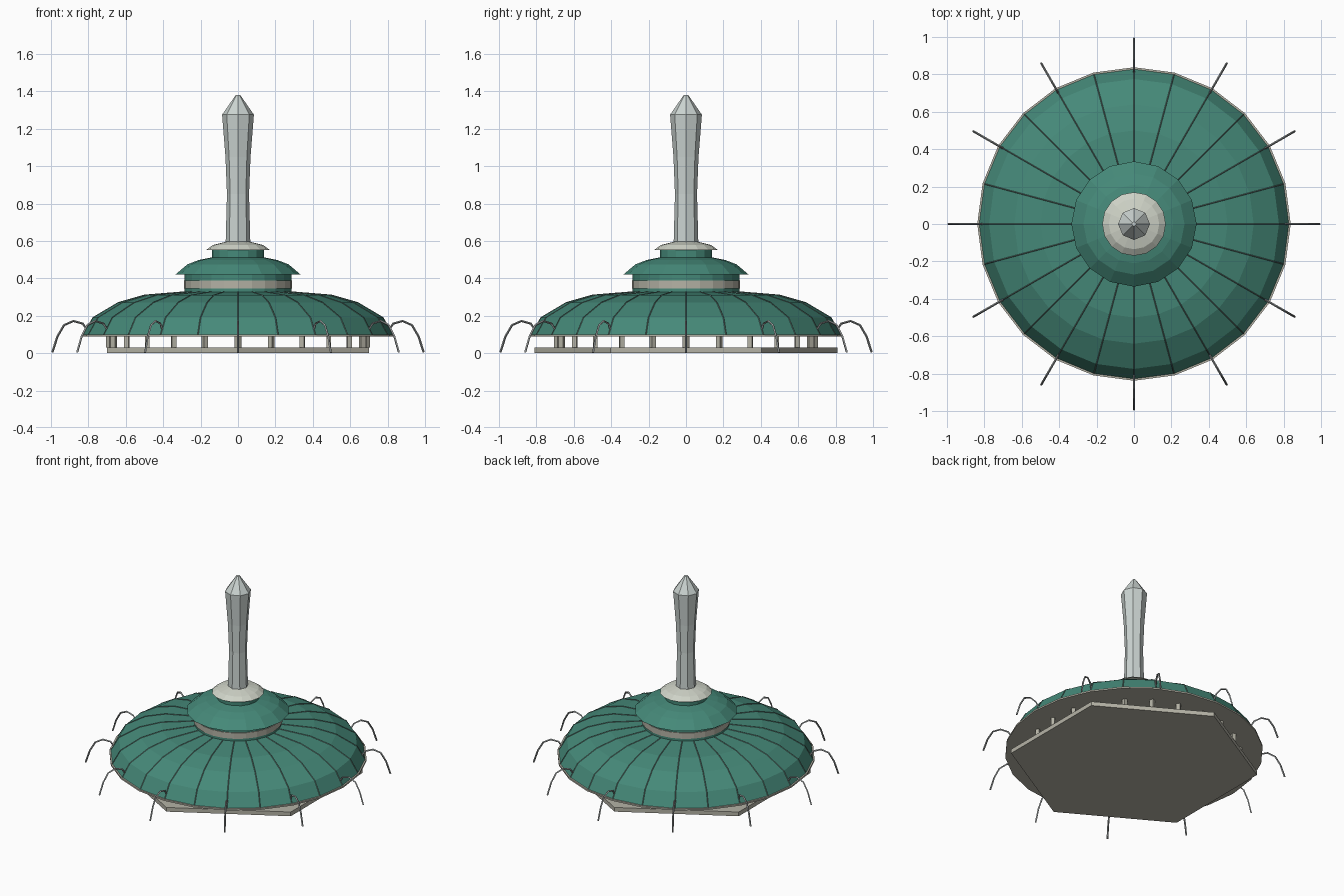
import bpy, bmesh
from math import sin, cos, pi, radians

if "Cube" in bpy.data.objects:
    bpy.data.objects.remove(bpy.data.objects["Cube"])


def material(name, rgb):
    m = bpy.data.materials.new(name)
    m.diffuse_color = (*rgb, 1)
    m.use_nodes = True
    m.node_tree.nodes["Principled BSDF"].inputs["Base Color"].default_value = m.diffuse_color
    return m


GREEN = material("green", (0.06, 0.25, 0.19))
STONE = material("stone", (0.46, 0.45, 0.38))
CREAM = material("cream", (0.62, 0.65, 0.57))
PALE = material("pale_metal", (0.60, 0.66, 0.64))
STEEL = material("steel", (0.33, 0.35, 0.35))
RIB = material("rib", (0.13, 0.19, 0.17))


def finish(bm, name, mat):
    bmesh.ops.recalc_face_normals(bm, faces=bm.faces)
    me = bpy.data.meshes.new(name)
    bm.to_mesh(me)
    bm.free()
    me.materials.append(mat)
    ob = bpy.data.objects.new(name, me)
    bpy.context.collection.objects.link(ob)
    return ob


def lathe(name, profile, sides, mat, turn=0.0):
    """Flat-faced solid of revolution with closed ends; profile is (radius, z)."""
    bm = bmesh.new()
    rings = [[bm.verts.new((r * cos(turn + 2 * pi * i / sides),
                            r * sin(turn + 2 * pi * i / sides), z))
              for i in range(sides)] for r, z in profile]
    for a, b in zip(rings, rings[1:]):
        for i in range(sides):
            j = (i + 1) % sides
            bm.faces.new((a[i], a[j], b[j], b[i]))
    bm.faces.new(rings[0])
    bm.faces.new(rings[-1])
    return finish(bm, name, mat)


def radial_tubes(name, path, radius, count, mat):
    """Thin square tubes following an (r, z) path, repeated around z."""
    bm = bmesh.new()
    for k in range(count):
        a = 2 * pi * k / count
        rings = []
        for i, (r, z) in enumerate(path):
            p, q = path[max(i - 1, 0)], path[min(i + 1, len(path) - 1)]
            dr, dz = q[0] - p[0], q[1] - p[1]
            n = (dr * dr + dz * dz) ** 0.5
            nr, nz = -dz / n * radius, dr / n * radius
            ring = []
            for u, t in ((1, 0), (0, 1), (-1, 0), (0, -1)):
                rr, s = r + u * nr, t * radius
                ring.append(bm.verts.new((rr * cos(a) - s * sin(a),
                                          rr * sin(a) + s * cos(a), z + u * nz)))
            rings.append(ring)
        for a0, b0 in zip(rings, rings[1:]):
            for i in range(4):
                j = (i + 1) % 4
                bm.faces.new((a0[i], a0[j], b0[j], b0[i]))
        bm.faces.new(rings[0])
        bm.faces.new(rings[-1])
    return finish(bm, name, mat)


# Hexagonal floor plate
lathe("base_plate", [(0.81, 0), (0.81, 0.03)], 6, STONE, radians(30))

# Ring of short posts carrying the roof
radial_tubes("posts", [(0.687, 0.03), (0.687, 0.095)], 0.018, 24, STONE)

# Main roof, its rim and seams
roof = [(0.83, 0.095), (0.775, 0.19), (0.64, 0.27), (0.50, 0.31), (0.28, 0.328)]
lathe("roof_rim", [(0.838, 0.088), (0.838, 0.099)], 24, STONE)
lathe("main_roof", roof, 24, GREEN)
radial_tubes("roof_seams", roof, 0.003, 24, RIB)

# Drum with a stone band
lathe("drum", [(0.285, 0.32), (0.285, 0.42)], 24, GREEN)
lathe("drum_band", [(0.29, 0.346), (0.29, 0.388)], 24, STONE)

# Upper roof, neck and cap
lathe("upper_roof", [(0.335, 0.42), (0.27, 0.475), (0.21, 0.498), (0.14, 0.512)], 16, GREEN)
lathe("neck", [(0.138, 0.505), (0.138, 0.555)], 16, GREEN)
lathe("cap", [(0.17, 0.552), (0.135, 0.578), (0.06, 0.597)], 16, CREAM)

# Flared octagonal spire with pointed tip
lathe("spire", [(0.066, 0.59), (0.059, 0.85), (0.067, 1.05), (0.085, 1.275), (0.012, 1.38)], 8, PALE)

# Twelve thin arched legs around the edge
leg = [(0.80, 0.115), (0.83, 0.158), (0.88, 0.172), (0.93, 0.15), (0.965, 0.09), (0.993, 0.004)]
radial_tubes("arched_legs", leg, 0.006, 12, STEEL)
